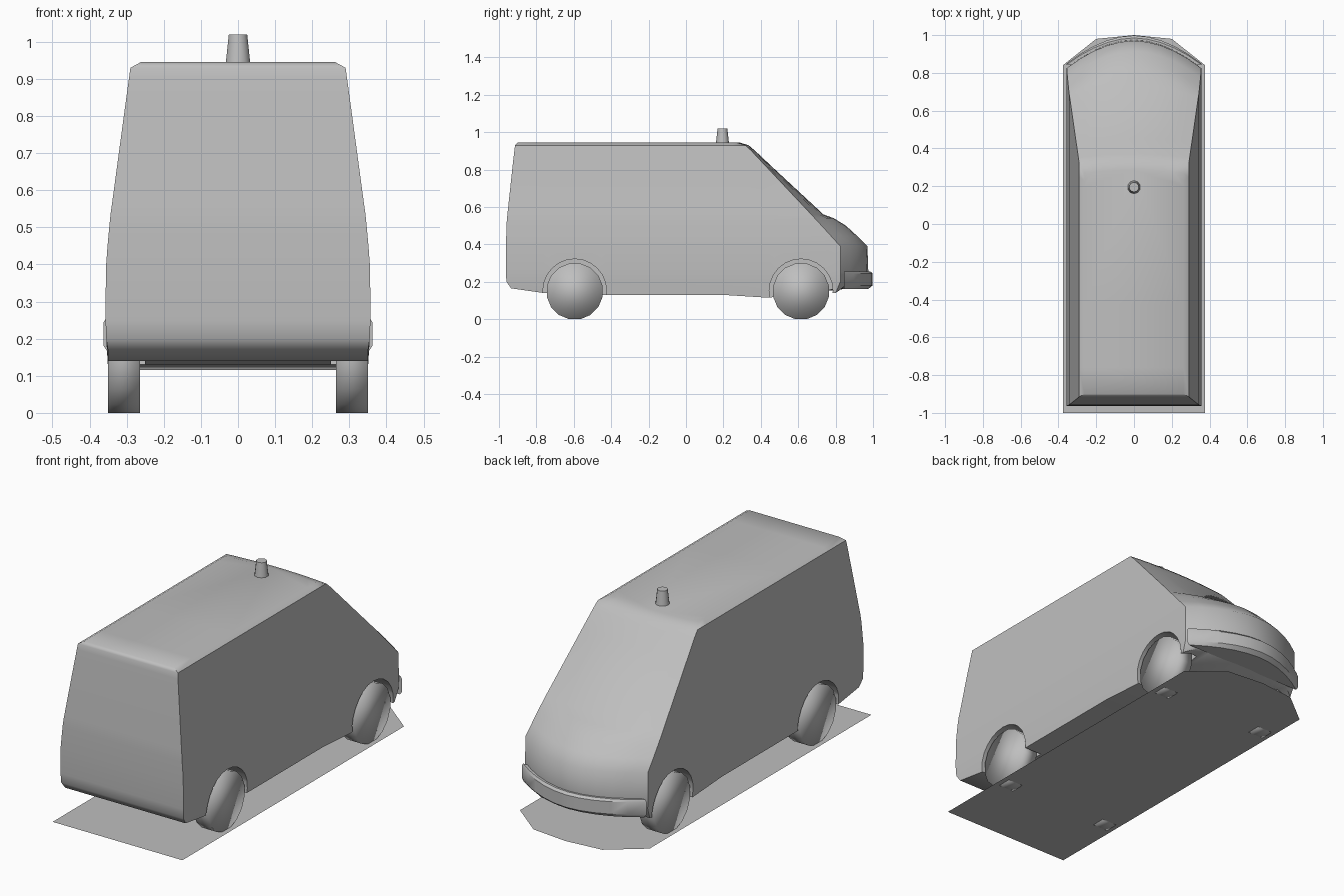
import bpy, bmesh, math
from mathutils import Matrix

if "Cube" in bpy.data.objects:
    bpy.data.objects.remove(bpy.data.objects["Cube"])

grey = bpy.data.materials.new("light grey")
grey.diffuse_color = (0.52, 0.52, 0.52, 1)
grey.use_nodes = True
grey.node_tree.nodes["Principled BSDF"].inputs["Base Color"].default_value = grey.diffuse_color


def make(name, bm, angle=None):
    bmesh.ops.recalc_face_normals(bm, faces=bm.faces)
    me = bpy.data.meshes.new(name)
    bm.to_mesh(me)
    bm.free()
    me.materials.append(grey)
    ob = bpy.data.objects.new(name, me)
    bpy.context.collection.objects.link(ob)
    if angle:
        smooth(ob, angle)
    return ob


def smooth(ob, angle):
    bpy.ops.object.select_all(action='DESELECT')
    ob.select_set(True)
    bpy.context.view_layer.objects.active = ob
    bpy.ops.object.shade_smooth_by_angle(angle=math.radians(angle))


def loft(rings):
    """Closed skin through equally long rings of points."""
    bm = bmesh.new()
    vs = [[bm.verts.new(p) for p in r] for r in rings]
    n = len(vs[0])
    for a, b in zip(vs, vs[1:]):
        for i in range(n):
            j = (i + 1) % n
            bm.faces.new((a[i], a[j], b[j], b[i]))
    bm.faces.new(vs[0][::-1])
    bm.faces.new(vs[-1])
    return bm


def cylinder(r1, r2, depth, sides, matrix):
    bm = bmesh.new()
    bmesh.ops.create_cone(bm, cap_ends=True, segments=sides, radius1=r1,
                          radius2=r2, depth=depth, matrix=matrix)
    return bm


def arc(w, ys, yc, n=10):
    """Plan points of a bowed front, right to left, ends included."""
    pts = []
    for i in range(n + 1):
        t = 1 - 2 * i / n
        pts.append((w * t, ys + (yc - ys) * (1 - abs(t) ** 1.9)))
    return pts


# Body: levels of height, half width, rear y, front side y, front centre y
levels = [
    (0.13, 0.350, -0.935, 0.80, 0.92),
    (0.20, 0.355, -0.960, 0.825, 0.97),
    (0.25, 0.357, -0.963, 0.825, 0.975),
    (0.39, 0.356, -0.963, 0.825, 0.970),
    (0.445, 0.352, -0.961, 0.775, 0.915),
    (0.50, 0.347, -0.960, 0.725, 0.855),
    (0.54, 0.343, -0.957, 0.688, 0.79),
    (0.56, 0.340, -0.955, 0.670, 0.735),
    (0.82, 0.305, -0.927, 0.425, 0.455),
    (0.90, 0.294, -0.918, 0.350, 0.370),
    (0.93, 0.290, -0.914, 0.318, 0.335),
    (0.945, 0.262, -0.900, 0.270, 0.285),
]
rings = []
for k, (z, w, yr, yf, yc) in enumerate(levels):
    side = [(yr, 0.165), (-0.76, 0.14), (-0.43, 0.13), (0.2, 0.13),
            (0.2 + (yf - 0.2) * 0.4, 0.115)]
    low = lambda zz: zz if k == 0 else z
    ring = [(w, y, low(zz)) for y, zz in side]
    ring += [(x, y, low(0.14 + 0.03 * (y > 0.82))) for x, y in arc(w, yf, yc)]
    ring += [(-w, y, low(zz)) for y, zz in reversed(side)]
    rings.append(ring)
bm = loft(rings)
bmesh.ops.triangulate(bm, faces=[f for f in bm.faces if len(f.verts) > 4])
body = make("van_body", bm)

# Wheel wells cut into the body, and the wheels themselves
for label, y in (("front", 0.615), ("rear", -0.595)):
    for sx, hand in ((1, "right"), (-1, "left")):
        turn = Matrix.Rotation(math.pi / 2, 4, 'Y')
        cut = make("well_cutter", cylinder(0.17, 0.17, 0.25, 24,
                   Matrix.Translation((sx * 0.375, y, 0.152)) @ turn))
        mod = body.modifiers.new("well", 'BOOLEAN')
        mod.operation = 'DIFFERENCE'
        mod.solver = 'EXACT'
        mod.object = cut
        bpy.context.view_layer.objects.active = body
        bpy.ops.object.modifier_apply(modifier=mod.name)
        bpy.data.objects.remove(cut)
        spin = Matrix.Rotation(math.pi / 16, 4, 'Z')
        wheel = make(label + "_wheel_" + hand, cylinder(0.152, 0.152, 0.086, 16,
                     Matrix.Translation((sx * 0.307, y, 0.1491)) @ turn @ spin))
        wheel.data.shade_smooth()
smooth(body, 50)

# Bumper wrapped round the nose
rings = [[(x, y, z) for x, y in arc(w, 0.845, yc)]
         for z, w, yc in ((0.162, 0.350, 0.975), (0.18, 0.362, 0.998),
                          (0.245, 0.362, 0.998), (0.256, 0.355, 0.985))]
make("bumper", loft(rings), 35)

# Beacon on the roof
make("roof_beacon", cylinder(0.035, 0.026, 0.08, 10,
     Matrix.Translation((0, 0.195, 0.98))), 45)

# Flat shadow plate under the van
bm = bmesh.new()
half = [(0.377, -1), (0.377, 0.84), (0.2, 0.98), (0, 1.0)]
outline = half + [(-x, y) for x, y in reversed(half[:-1])]
bm.faces.new([bm.verts.new((x, y, 0.003)) for x, y in outline])
plate = make("ground_shadow_plate", bm)
